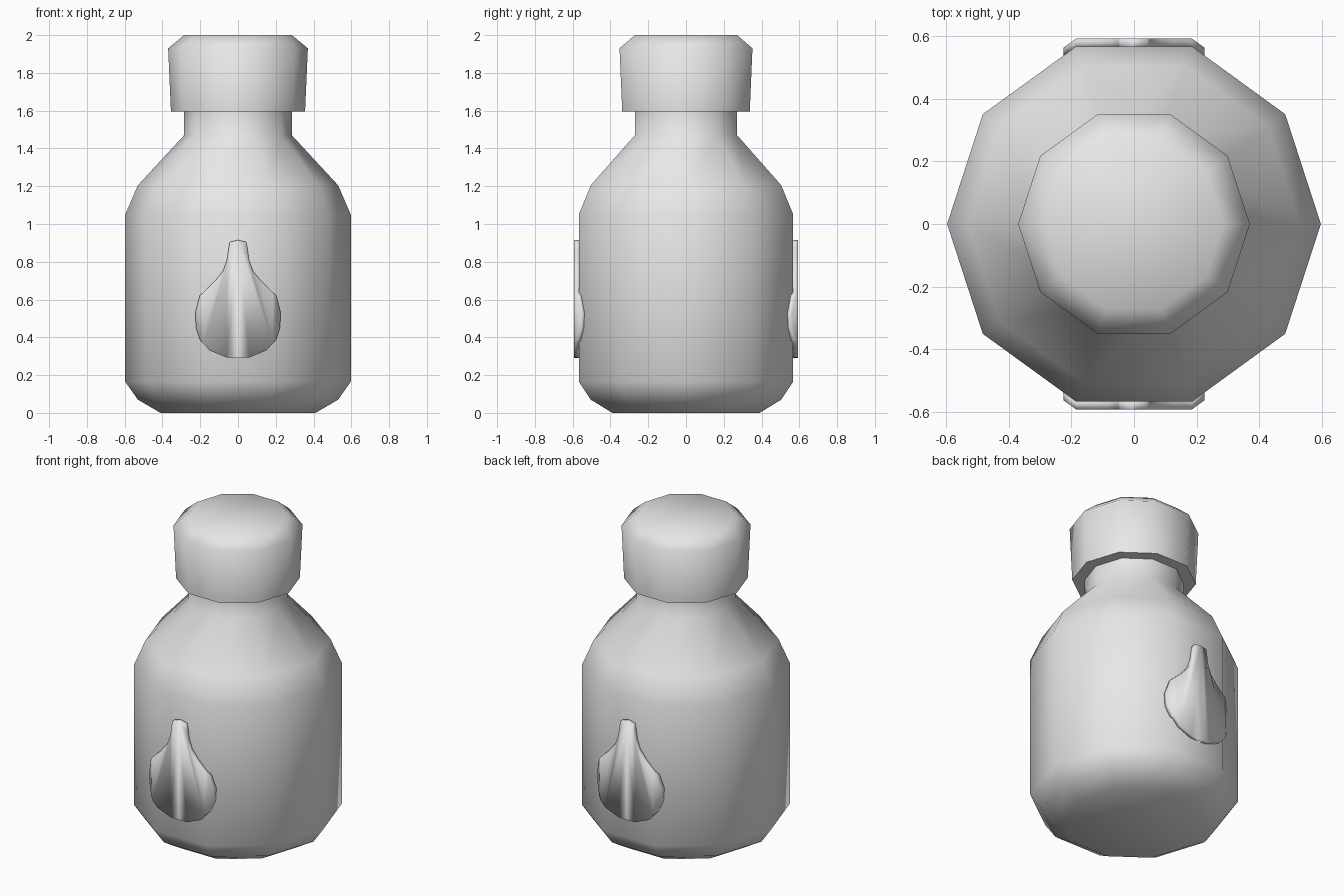
import bpy, bmesh, math

if "Cube" in bpy.data.objects:
    bpy.data.objects.remove(bpy.data.objects["Cube"])

SIDES = 10
BODY_R = 0.597

grey = bpy.data.materials.new("grey")
grey.diffuse_color = (0.8, 0.8, 0.8, 1)
grey.use_nodes = True
grey.node_tree.nodes["Principled BSDF"].inputs["Base Color"].default_value = grey.diffuse_color


def finish(bm, name, angle):
    bmesh.ops.recalc_face_normals(bm, faces=bm.faces)
    me = bpy.data.meshes.new(name)
    bm.to_mesh(me)
    bm.free()
    me.materials.append(grey)
    ob = bpy.data.objects.new(name, me)
    bpy.context.collection.objects.link(ob)
    bpy.ops.object.select_all(action='DESELECT')
    ob.select_set(True)
    bpy.context.view_layer.objects.active = ob
    bpy.ops.object.shade_smooth_by_angle(angle=math.radians(angle))
    return ob


def lathe(name, profile):
    """Ten-sided turned solid, closed at both ends."""
    bm = bmesh.new()
    rings = [[bm.verts.new((r * math.cos(2 * math.pi * i / SIDES),
                            r * math.sin(2 * math.pi * i / SIDES), z))
              for i in range(SIDES)] for r, z in profile]
    for a, b in zip(rings, rings[1:]):
        for i in range(SIDES):
            j = (i + 1) % SIDES
            bm.faces.new((a[i], a[j], b[j], b[i]))
    bm.faces.new(rings[0])
    bm.faces.new(rings[-1])
    return finish(bm, name, 70)


# Bottle body with chamfered foot, shoulder and neck
lathe("bottle_body", [(0.41, 0), (0.53, 0.07), (BODY_R, 0.165), (BODY_R, 1.05),
                      (0.53, 1.205), (0.285, 1.47), (0.285, 1.61)])

# Cap, slightly flared, with chamfered top
lathe("cap", [(0.355, 1.595), (0.37, 1.93), (0.285, 2.0)])

# Raised pear-shaped badges that fold around the facet edges
FACET_X = BODY_R * math.sin(math.radians(18))
FACET_Y = BODY_R * math.cos(math.radians(18))
half = [(0.06, 0.293), (0.15, 0.33), (0.2, 0.385), (0.222, 0.45), (0.226, 0.53),
        (0.203, 0.62), (0.125, 0.695), (0.08, 0.75), (0.058, 0.81),
        (0.05, 0.87), (0.043, 0.905)]
outline = ([(0, 0.29)] + half + [(0, 0.915)] + [(-x, z) for x, z in reversed(half)])


def wall(x):
    """Depth of the body wall at a given x."""
    return FACET_Y - max(0, abs(x) - FACET_X) * math.tan(math.radians(36))


def badge(name, side):
    bm = bmesh.new()
    bm.faces.new([bm.verts.new((x, 0, z)) for x, z in outline])
    for cut in (-FACET_X, 0, FACET_X):
        bmesh.ops.bisect_plane(bm, geom=bm.verts[:] + bm.edges[:] + bm.faces[:],
                               plane_co=(cut, 0, 0), plane_no=(1, 0, 0))
    front = bm.verts[:]
    ext = bmesh.ops.extrude_face_region(bm, geom=bm.faces[:], use_keep_orig=True)
    back = [v for v in ext["geom"] if isinstance(v, bmesh.types.BMVert)]
    for verts, lift in ((front, 0.025), (back, -0.006)):
        for v in verts:
            v.co.y = side * (wall(v.co.x) + lift)
    finish(bm, name, 180)


badge("front_badge", -1)
badge("back_badge", 1)
